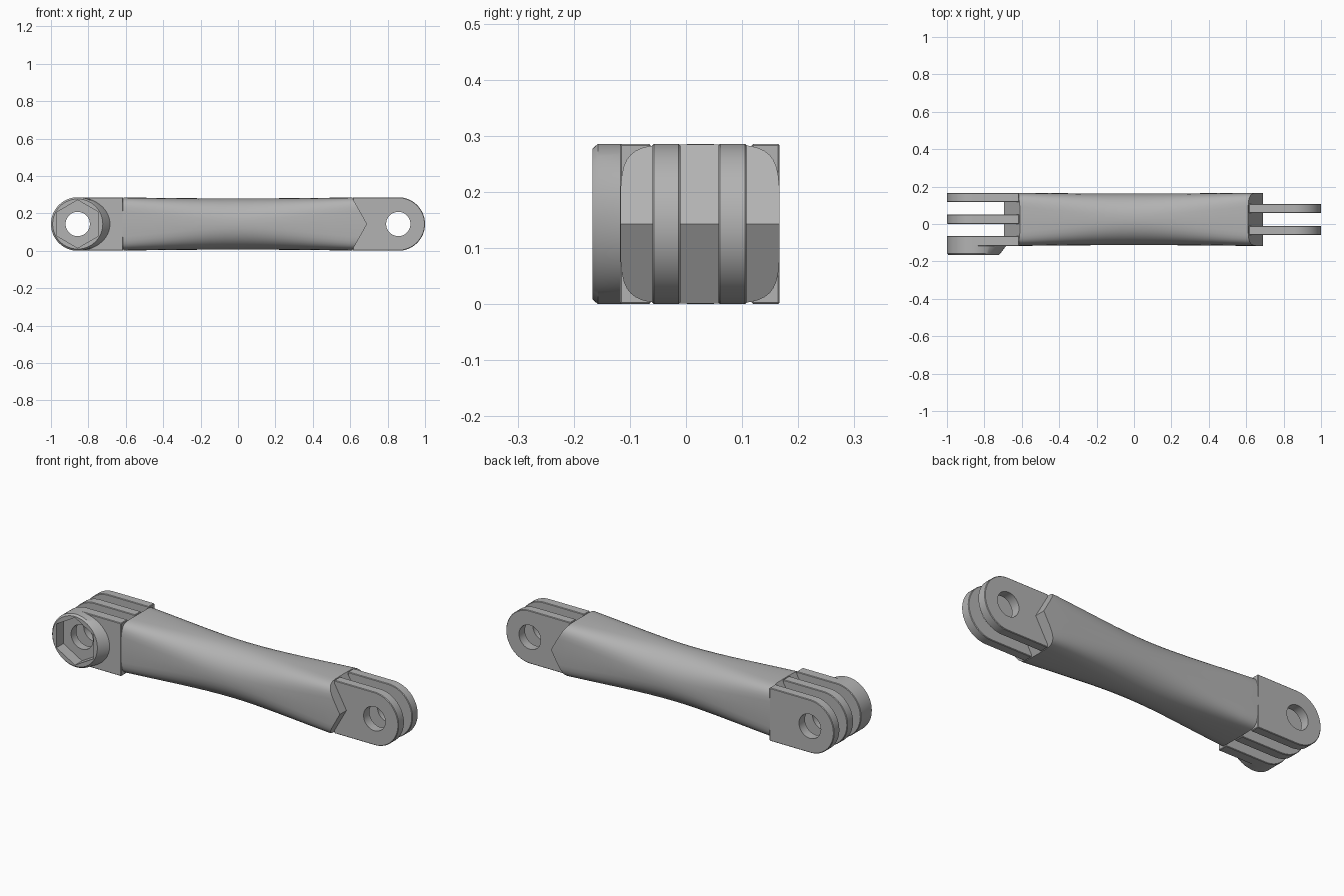
import bpy, bmesh
from math import sin, cos, pi, radians, copysign

cube = bpy.data.objects.get("Cube")
if cube:
    bpy.data.objects.remove(cube, do_unlink=True)

MID = 0.143      # height of the pivot axis and outer radius of the ends
PIVOT = 0.857    # distance of each pivot from the centre
HOLE = 0.065

grey = bpy.data.materials.new("grey plastic")
grey.use_nodes = True
COLOUR = (0.45, 0.45, 0.45, 1)
grey.diffuse_color = COLOUR
grey.node_tree.nodes["Principled BSDF"].inputs["Base Color"].default_value = COLOUR


def loft(name, rings, split_caps=False):
    """Skin a list of equal rings and close both ends."""
    bm = bmesh.new()
    loops = [[bm.verts.new(p) for p in ring] for ring in rings]
    n = len(loops[0])
    for a, b in zip(loops, loops[1:]):
        for i in range(n):
            j = (i + 1) % n
            bm.faces.new((a[i], a[j], b[j], b[i]))
    for cap in (loops[0], loops[-1]):
        if split_caps:
            bm.faces.new(cap[:n // 2 + 1])
            bm.faces.new(cap[n // 2:] + cap[:1])
        else:
            bm.faces.new(cap)
    bmesh.ops.recalc_face_normals(bm, faces=bm.faces)
    mesh = bpy.data.meshes.new(name)
    bm.to_mesh(mesh)
    bm.free()
    mesh.materials.append(grey)
    obj = bpy.data.objects.new(name, mesh)
    bpy.context.collection.objects.link(obj)
    return obj


def activate(obj):
    bpy.ops.object.select_all(action='DESELECT')
    obj.select_set(True)
    bpy.context.view_layer.objects.active = obj


def smooth(obj):
    activate(obj)
    bpy.ops.object.shade_smooth_by_angle(angle=radians(30))


def cylinder(name, x, radius, y0, y1, sides, turn=0):
    angles = [turn + 2 * pi * i / sides for i in range(sides)]
    return loft(name, [[(x + radius * cos(a), y, MID + radius * sin(a))
                        for a in angles] for y in (y0, y1)])


def cut(obj, cutter):
    activate(obj)
    mod = obj.modifiers.new("cut", 'BOOLEAN')
    mod.operation = 'DIFFERENCE'
    mod.solver = 'EXACT'
    mod.object = cutter
    bpy.ops.object.modifier_apply(modifier=mod.name)
    bpy.data.objects.remove(cutter, do_unlink=True)


def drill(obj, side):
    cut(obj, cylinder("hole_cutter", side * PIVOT, HOLE, -0.3, 0.3, 40))


def nut_pocket(obj):
    cut(obj, cylinder("pocket_cutter", -PIVOT, 0.128, -0.3, -0.107, 6, pi / 2))


def prong(name, side, y0, y1):
    """Round-ended plate with softened edges, reaching into the arm."""
    outline = [(PIVOT + MID * sin(a), MID - MID * cos(a))
               for a in (pi * i / 32 for i in range(33))]
    outline += [(0.615, 2 * MID), (0.615, 0)]
    obj = loft(name, [[(side * x, y, z) for x, z in outline] for y in (y0, y1)])
    activate(obj)
    bevel = obj.modifiers.new("soft", 'BEVEL')
    bevel.width = 0.003
    bevel.segments = 1
    bevel.limit_method = 'ANGLE'
    bevel.angle_limit = radians(40)
    bpy.ops.object.modifier_apply(modifier=bevel.name)
    drill(obj, side)
    return obj


# Arm: boxy at the ends, oval in the middle, with wedge-shaped ends
def arm_ring(x, wedge=0):
    t = min(1, abs(x) / 0.6) ** 2
    power = 2 / (2.2 + 2.8 * t)
    half_y, half_z = 0.138 + 0.004 * t, 0.137 + 0.005 * t
    ring = []
    for i in range(40):
        a = 2 * pi * i / 40
        c, s = cos(a), sin(a) if i % 20 else 0
        dy = copysign(abs(c) ** power, c) * half_y
        dz = copysign(abs(s) ** power, s) * half_z
        ring.append((x + wedge * (1 - abs(dz) / half_z), 0.025 + dy, MID + dz))
    return ring


stations = [-0.6 + 0.075 * i for i in range(17)]
arm = loft("arm", [arm_ring(-0.61, -0.085)] + [arm_ring(x) for x in stations]
           + [arm_ring(0.61, 0.08)], split_caps=True)
smooth(arm)

# Two prongs on one end, three on the other
for name, side, y0, y1 in (
        ("left_front_prong", 1, -0.06, -0.01),
        ("left_back_prong", 1, 0.058, 0.108),
        ("right_back_prong", -1, 0.117, 0.167),
        ("right_middle_prong", -1, 0.0, 0.052),
        ("right_front_prong", -1, -0.118, -0.063)):
    plate = prong(name, side, y0, y1)
    if name == "right_front_prong":
        nut_pocket(plate)
    smooth(plate)


# Nut boss: chamfered disc that flares towards the arm
def boss_ring(y, radius, flare):
    ring = []
    for i in range(64):
        a = 2 * pi * i / 64
        stretch = flare if cos(a) > 0 else 1
        ring.append((-PIVOT + radius * cos(a) * stretch, y, MID + radius * sin(a)))
    return ring


boss = loft("nut_boss", [boss_ring(-0.167, 0.134, 1), boss_ring(-0.157, MID, 1),
                         boss_ring(-0.11, MID, 1.25)])
nut_pocket(boss)
drill(boss, -1)
smooth(boss)
